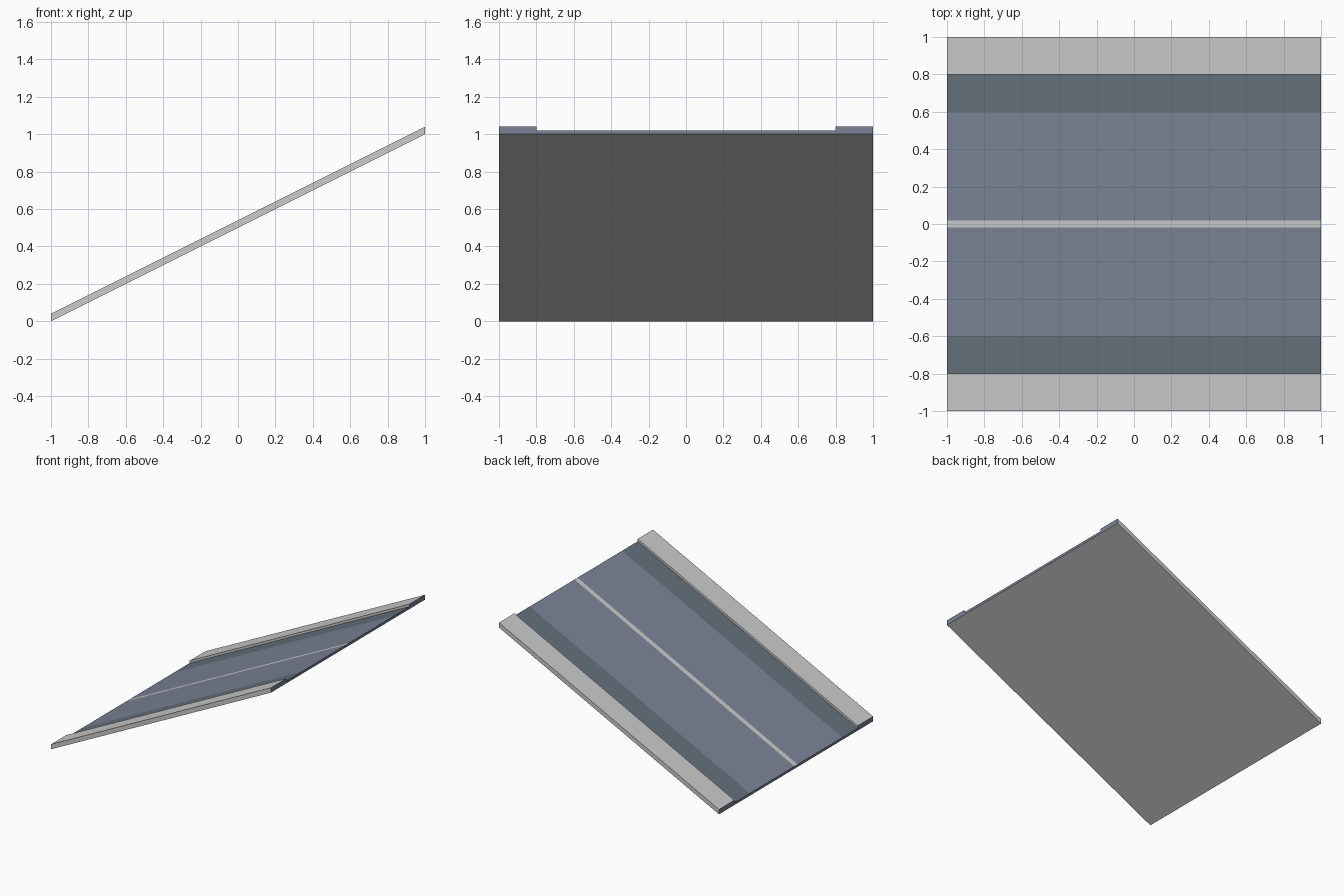
import bpy, bmesh

if "Cube" in bpy.data.objects:
    bpy.data.objects.remove(bpy.data.objects["Cube"])

LENGTH, RISE = 2.0, 1.0
ROAD, KERB = 0.02, 0.04      # surface heights above the underside


def material(name, rgb):
    m = bpy.data.materials.new(name)
    m.diffuse_color = (*rgb, 1)
    m.use_nodes = True
    m.node_tree.nodes["Principled BSDF"].inputs["Base Color"].default_value = m.diffuse_color
    return m


mats = [material("concrete", (0.8, 0.8, 0.8)),
        material("asphalt", (0.20, 0.23, 0.31)),
        material("gutter", (0.125, 0.165, 0.20))]
CONCRETE, ASPHALT, GUTTER = range(3)

# Half cross-section (y, height) from the centre line outwards,
# with the material of the strip that starts at each point
half = [(0.02, ROAD, ASPHALT), (0.6, ROAD, GUTTER), (0.8, ROAD, CONCRETE),
        (0.8, KERB, CONCRETE), (1.0, KERB, CONCRETE), (1.0, 0.0, CONCRETE)]

# Full closed outline: right half outwards, underside, left half inwards, centre line
outline = [(y, h) for y, h, _ in half] + [(-y, h) for y, h, _ in reversed(half)]
right = [m for _, _, m in half[:-1]]
strips = right + [CONCRETE] + right[::-1] + [CONCRETE]

# Sweep the section up the slope, keeping vertical ends
bm = bmesh.new()
low = [bm.verts.new((-LENGTH / 2, y, h)) for y, h in outline]
high = [bm.verts.new((LENGTH / 2, y, h + RISE)) for y, h in outline]
n = len(outline)
for i, mat in enumerate(strips):
    j = (i + 1) % n
    bm.faces.new((low[i], low[j], high[j], high[i])).material_index = mat
for ring in (low, high):
    bm.faces.new(ring).material_index = ASPHALT
bmesh.ops.recalc_face_normals(bm, faces=bm.faces)

mesh = bpy.data.meshes.new("road_ramp")
bm.to_mesh(mesh)
bm.free()
for m in mats:
    mesh.materials.append(m)
bpy.context.collection.objects.link(bpy.data.objects.new("road_ramp", mesh))
